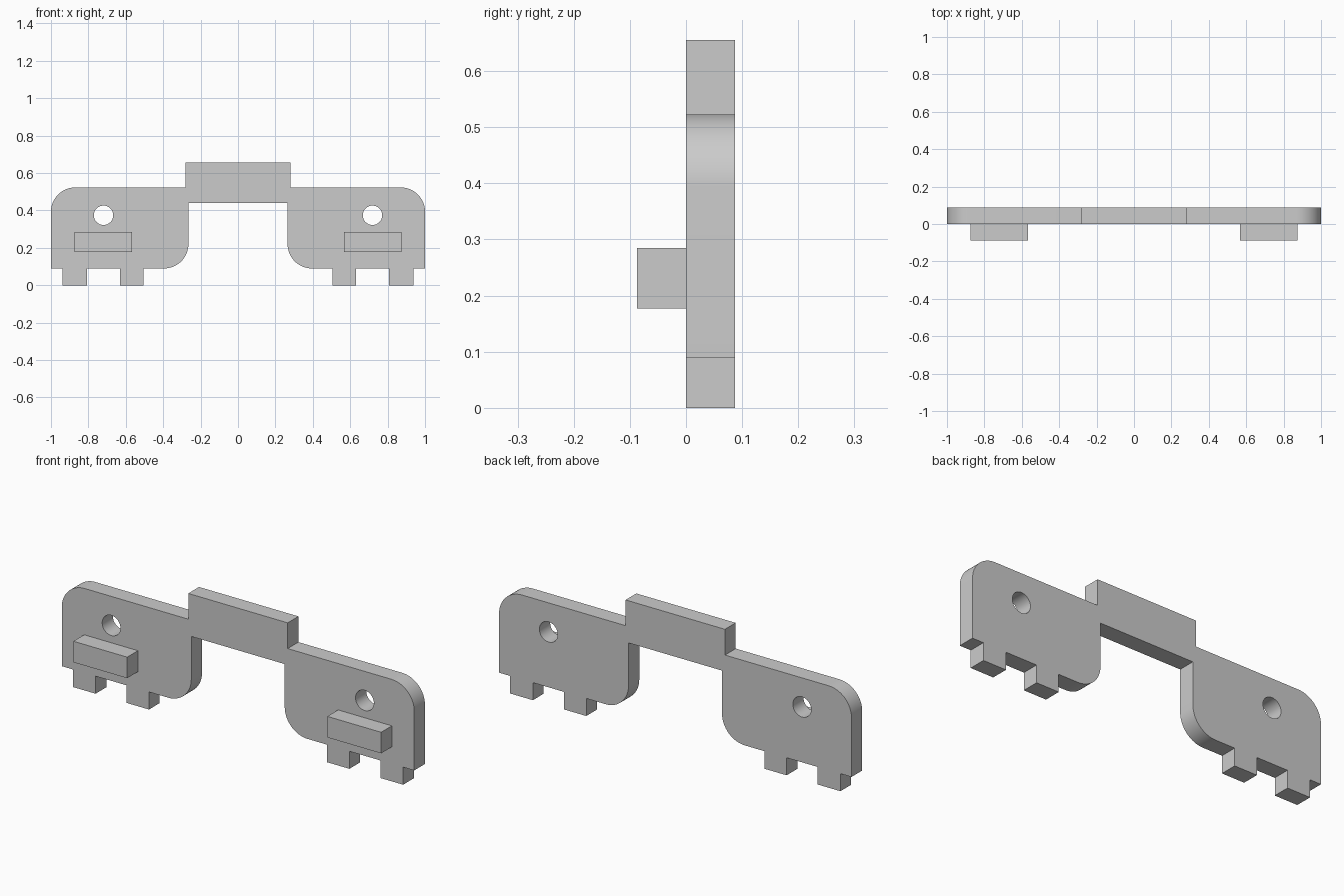
import bpy
import bmesh
from math import cos, sin, pi, radians
from mathutils import Vector

DEPTH = 0.087

cube = bpy.data.objects.get("Cube")
if cube:
    bpy.data.objects.remove(cube, do_unlink=True)

grey = bpy.data.materials.new("plain grey")
grey.use_nodes = True
grey.diffuse_color = (0.6, 0.6, 0.6, 1)
grey.node_tree.nodes["Principled BSDF"].inputs["Base Color"].default_value = grey.diffuse_color


def arc(cx, cz, r, start, end, steps=16):
    angles = [radians(start + (end - start) * i / steps) for i in range(steps + 1)]
    return [(cx + r * cos(a), cz + r * sin(a)) for a in angles]


def mirrored(points):
    return [(-x, z) for x, z in reversed(points)]


def extruded(name, loops, y_start, thickness):
    """Fill closed x-z loops (inner loops become holes) and extrude along y."""
    bm = bmesh.new()
    for loop in loops:
        verts = [bm.verts.new((x, y_start, z)) for x, z in loop]
        for i, v in enumerate(verts):
            bm.edges.new((verts[i - 1], v))
    bmesh.ops.triangle_fill(bm, edges=bm.edges[:], use_beauty=True, normal=(0, -1, 0))
    region = bmesh.ops.extrude_face_region(bm, geom=bm.faces[:], use_keep_orig=True)
    moved = [g for g in region["geom"] if isinstance(g, bmesh.types.BMVert)]
    bmesh.ops.translate(bm, verts=moved, vec=Vector((0, thickness, 0)))
    bmesh.ops.recalc_face_normals(bm, faces=bm.faces[:])
    mesh = bpy.data.meshes.new(name)
    bm.to_mesh(mesh)
    bm.free()
    mesh.materials.append(grey)
    obj = bpy.data.objects.new(name, mesh)
    bpy.context.collection.objects.link(obj)
    bpy.ops.object.select_all(action="DESELECT")
    obj.select_set(True)
    bpy.context.view_layer.objects.active = obj
    bpy.ops.object.shade_smooth_by_angle(angle=radians(30))
    return obj


# Bracket plate: raised bridge, rounded wing and two feet, mirrored across x
half = [(0.282, 0.655), (0.282, 0.523)]
half += arc(0.87, 0.393, 0.13, 90, 0)
half.append((1, 0.09))
for outer, inner in ((0.937, 0.808), (0.632, 0.505)):
    half += [(outer, 0.09), (outer, 0), (inner, 0), (inner, 0.09)]
half += arc(0.395, 0.22, 0.13, 270, 180)
half.append((0.265, 0.439))

hole = arc(0.719, 0.374, 0.052, 0, 360, 32)[:-1]
extruded("bracket_plate", [half + mirrored(half), hole, mirrored(hole)], 0, DEPTH)

# Front ledge blocks
ledge = [(0.568, 0.177), (0.873, 0.177), (0.873, 0.285), (0.568, 0.285)]
extruded("left_ledge", [ledge], -DEPTH, DEPTH)
extruded("right_ledge", [mirrored(ledge)], -DEPTH, DEPTH)
